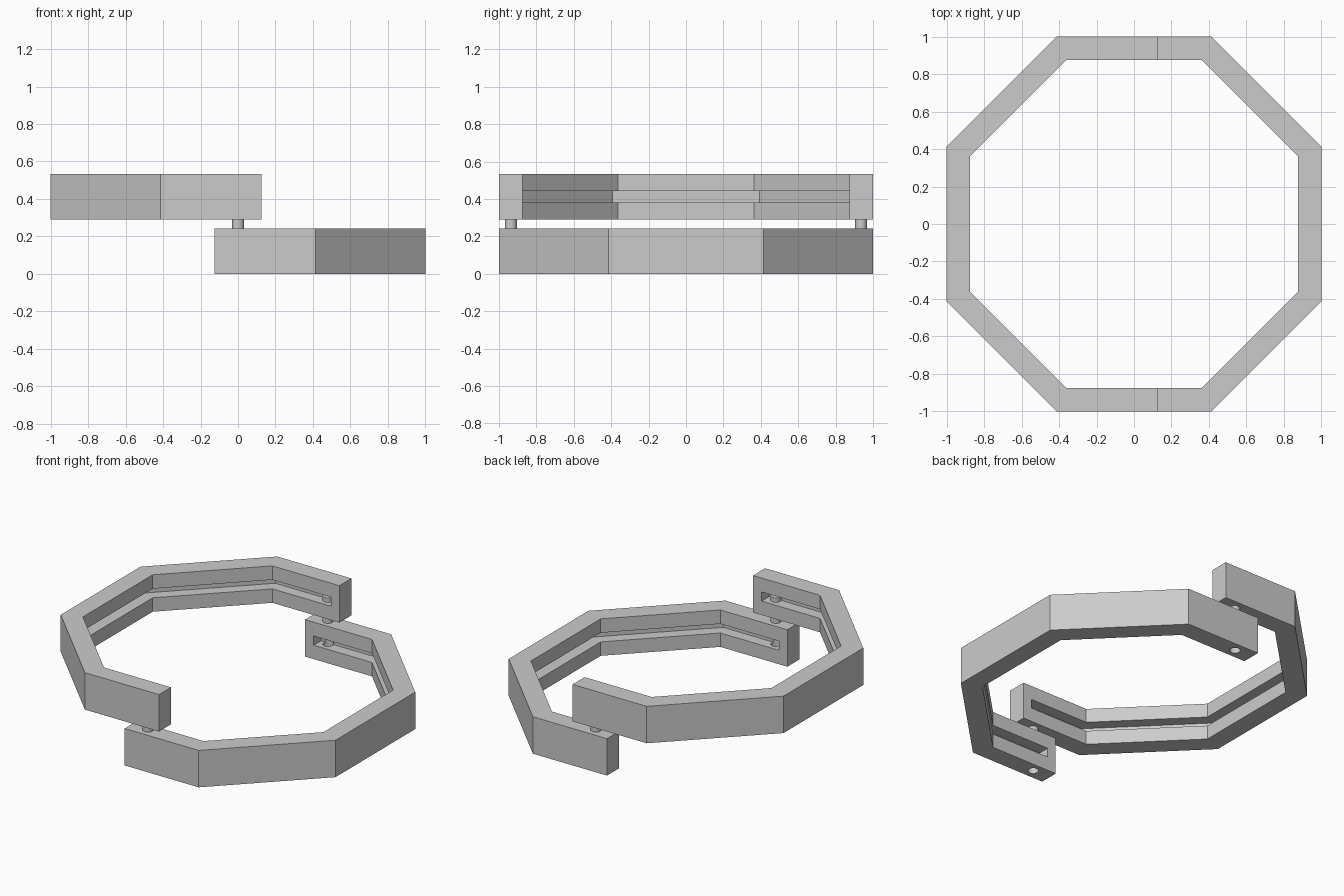
import bpy, bmesh, math
from mathutils import Matrix

if "Cube" in bpy.data.objects:
    bpy.data.objects.remove(bpy.data.objects["Cube"])

H = 0.243            # height of each half ring
LIFT = 0.29          # base height of the upper half
T = math.tan(math.pi / 8)


def new_object(name, bm, matrix):
    bmesh.ops.recalc_face_normals(bm, faces=bm.faces)
    mesh = bpy.data.meshes.new(name)
    bm.to_mesh(mesh)
    bm.free()
    mesh.transform(matrix)
    obj = bpy.data.objects.new(name, mesh)
    bpy.context.collection.objects.link(obj)
    return obj


def half_octagon(name, outer, inner, end_x, z0, z1, matrix):
    """Half of an octagonal band, running from end_x round the +x side."""
    def arc(a):
        return [(end_x, -a), (a * T, -a), (a, -a * T), (a, a * T), (a * T, a), (end_x, a)]
    bm = bmesh.new()
    rings = [[bm.verts.new((x, y, z)) for x, y in arc(a)]
             for a, z in ((outer, z0), (outer, z1), (inner, z1), (inner, z0))]
    for k in range(4):
        a, b = rings[k], rings[(k + 1) % 4]
        for i in range(5):
            bm.faces.new((a[i], a[i + 1], b[i + 1], b[i]))
    bm.faces.new([r[0] for r in rings])
    bm.faces.new([r[-1] for r in reversed(rings)])
    return new_object(name, bm, matrix)


def cylinder(name, y, radius, z0, z1, matrix):
    bm = bmesh.new()
    bmesh.ops.create_cone(bm, cap_ends=True, segments=32, radius1=radius, radius2=radius,
                          depth=z1 - z0, matrix=Matrix.Translation((0, y, (z0 + z1) / 2)))
    obj = new_object(name, bm, matrix)
    for p in obj.data.polygons:
        p.use_smooth = len(p.vertices) == 4
    return obj


def cut(obj, cutter):
    mod = obj.modifiers.new("cut", 'BOOLEAN')
    mod.operation = 'DIFFERENCE'
    mod.solver = 'EXACT'
    mod.object = cutter
    cutter.hide_render = True
    cutter.hide_viewport = True


# Two identical half rings, the upper one turned half way round
upper = Matrix.Translation((0, 0, LIFT)) @ Matrix.Rotation(math.pi, 4, 'Z')
for label, m in (("lower", Matrix.Identity(4)), ("upper", upper)):
    half = half_octagon(label + "_half_ring", 1.0, 0.875, -0.125, 0, H, m)
    # inner slot, closed at both ends
    cut(half, half_octagon(label + "_slot_cutter", 0.95, 0.8, -0.0625, 0.0915, 0.1515, m))
    # pin holes through the floor into the slot
    for side in (-1, 1):
        cut(half, cylinder(label + "_hole_cutter", side * 0.936, 0.032, -0.05, 0.12, m))

# Pins joining the halves
for side in (-1, 1):
    cylinder("pin", side * 0.936, 0.0318, 0.17, LIFT + 0.12, Matrix.Identity(4))
